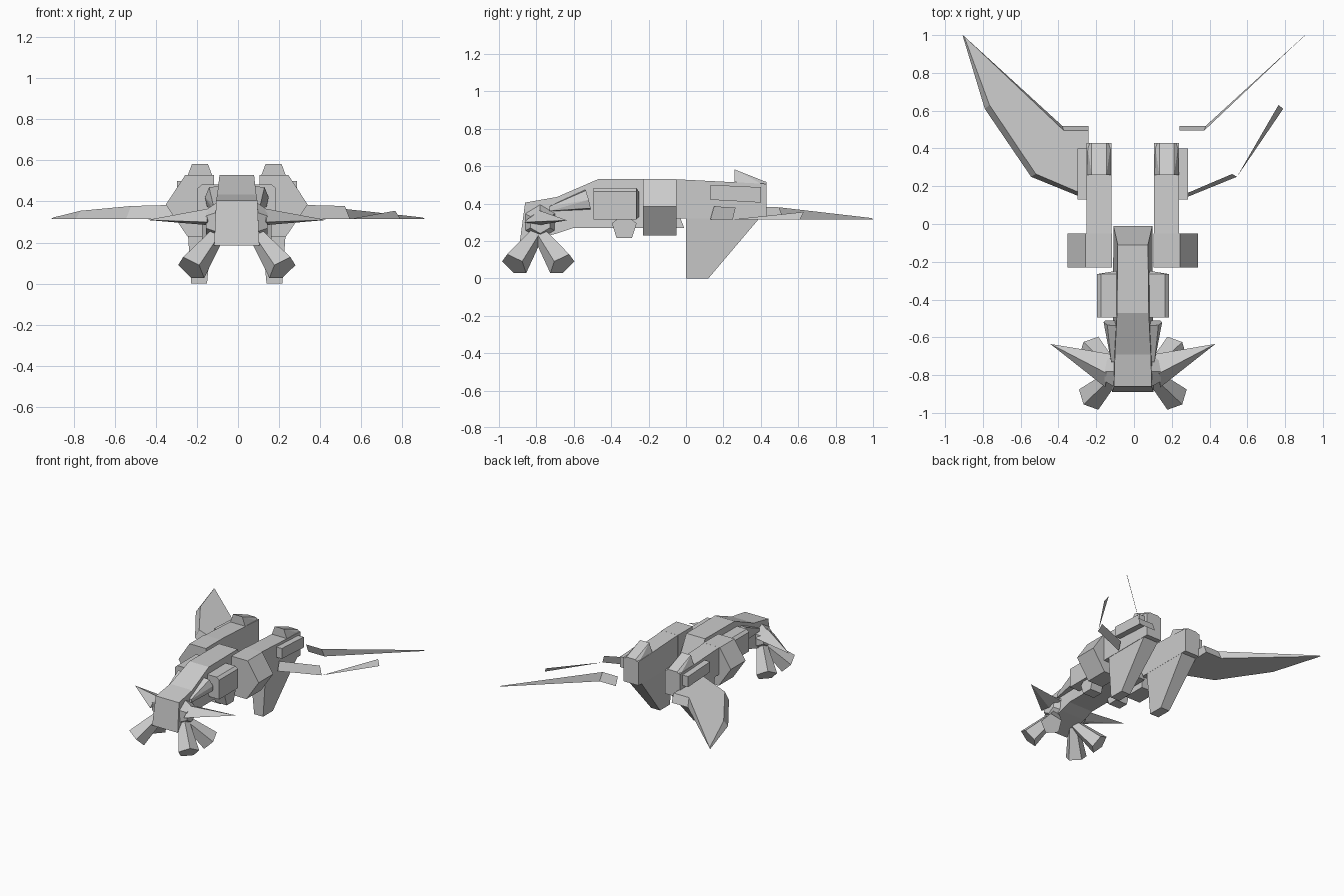
import bpy, bmesh
from math import cos, sin, tau
from mathutils import Vector

if "Cube" in bpy.data.objects:
    bpy.data.objects.remove(bpy.data.objects["Cube"])

CX = -0.006  # the body sits slightly left of centre


def finish(name, bm):
    bmesh.ops.recalc_face_normals(bm, faces=bm.faces)
    me = bpy.data.meshes.new(name)
    bm.to_mesh(me)
    bm.free()
    ob = bpy.data.objects.new(name, me)
    bpy.context.collection.objects.link(ob)
    return ob


def hull(name, pts, s=1):
    bm = bmesh.new()
    vs = [bm.verts.new((s * x + CX, y, z)) for x, y, z in pts]
    res = bmesh.ops.convex_hull(bm, input=vs)
    junk = [v for v in res["geom_interior"] if isinstance(v, bmesh.types.BMVert)]
    bmesh.ops.delete(bm, geom=junk, context='VERTS')
    bmesh.ops.dissolve_limit(bm, angle_limit=0.01, verts=bm.verts, edges=bm.edges)
    return finish(name, bm)


def box(x0, x1, y0, y1, z0, z1):
    return [(x, y, z) for x in (x0, x1) for y in (y0, y1) for z in (z0, z1)]


def frustum(p0, r0, p1, r1, n=5, turn=0.25):
    # rings of points around the axis p0 -> p1
    a, b = Vector(p0), Vector(p1)
    d = (b - a).normalized()
    u = d.cross(Vector((0, 0, 1))).normalized()
    w = u.cross(d)
    return [c + r * (cos(t) * u + sin(t) * w)
            for c, r in ((a, r0), (b, r1))
            for t in [tau * (i / n + turn) for i in range(n)]]


def loft(name, rings, caps=True):
    bm = bmesh.new()
    loops = [[bm.verts.new(p) for p in r] for r in rings]
    n = len(loops[0])
    for a, b in zip(loops, loops[1:]):
        for i in range(n):
            j = (i + 1) % n
            bm.faces.new((a[i], a[j], b[j], b[i]))
    if caps:
        bm.faces.new(loops[0][::-1])
        bm.faces.new(loops[-1])
    return finish(name, bm)


# central spine: (top y, top z, top half width, bottom y, bottom z, bottom half width)
spine = [(-0.86, 0.405, 0.10, -0.89, 0.185, 0.11),
         (-0.69, 0.435, 0.095, -0.69, 0.24, 0.108),
         (-0.47, 0.53, 0.084, -0.60, 0.27, 0.106),
         (-0.11, 0.53, 0.08, -0.01, 0.27, 0.103)]
loft("spine", [[(CX - a, y, z), (CX + a, y, z), (CX + b, v, w), (CX - b, v, w)]
               for y, z, a, v, w, b in spine])

for s, side in ((1, "right"), (-1, "left")):
    # nacelle with bulged front section
    section = [(0.11, 0.23), (0.24, 0.23), (0.345, 0.385), (0.25, 0.53), (0.11, 0.53)]
    hull(f"nacelle_front_{side}",
         [(x, y, z) for x, z in section for y in (-0.23, -0.05)], s)
    hull(f"nacelle_body_{side}",
         [(x, y, z) for x in (0.113, 0.245)
          for y, z in ((-0.06, 0.32), (-0.06, 0.53), (0.43, 0.32), (0.43, 0.505))], s)
    # raised scoop at the back of the nacelle
    hull(f"scoop_{side}",
         [(0.115, 0.26, 0.515), (0.243, 0.26, 0.515), (0.14, 0.26, 0.582), (0.218, 0.26, 0.582),
          (0.115, 0.43, 0.49), (0.243, 0.43, 0.49), (0.14, 0.43, 0.515), (0.218, 0.43, 0.515)], s)
    # side rail
    hull(f"side_rail_{side}",
         [(x, y, z) for x in (0.23, 0.292)
          for y, z in ((0.13, 0.50), (0.13, 0.42), (0.40, 0.487), (0.40, 0.405))], s)
    # lower fin
    hull(f"lower_fin_{side}",
         [(0.113, 0, 0.33), (0.243, 0, 0.33), (0.113, 0.40, 0.33), (0.243, 0.40, 0.33),
          (0.145, 0, 0), (0.222, 0, 0), (0.145, 0.12, 0), (0.222, 0.12, 0)], s)
    # shoulder block and the stub below it
    hull(f"shoulder_block_{side}",
         box(0.08, 0.19, -0.495, -0.265, 0.315, 0.465)
         + box(0.08, 0.17, -0.495, -0.265, 0.465, 0.483) + box(0.08, 0.10, -0.3, -0.25, 0.33, 0.46), s)
    hull(f"shoulder_stub_{side}",
         frustum((0.07, -0.33, 0.273), 0.07, (0.17, -0.33, 0.273), 0.07), s)
    # tapered side barrel
    hull(f"side_barrel_{side}",
         [(0.08, -0.73, 0.36), (0.115, -0.73, 0.36), (0.08, -0.73, 0.385), (0.115, -0.73, 0.385),
          (0.07, -0.51, 0.365), (0.145, -0.51, 0.375), (0.155, -0.52, 0.42),
          (0.135, -0.535, 0.47), (0.07, -0.54, 0.475)], s)
    # head hub, spike and two flared thrusters
    hull(f"head_hub_{side}",
         frustum((0.09, -0.78, 0.30), 0.10, (0.15, -0.78, 0.30), 0.06, 6), s)
    hull(f"head_spike_{side}",
         [(0.145, -0.865, 0.30), (0.14, -0.79, 0.365), (0.11, -0.69, 0.32),
          (0.14, -0.78, 0.285), (0.437, -0.635, 0.31)], s)
    for k, end in ((-1, "front"), (1, "rear")):
        hull(f"{end}_thruster_{side}",
             frustum((0.10, -0.79 + 0.012 * k, 0.235), 0.04,
                     (0.222, -0.79 + 0.128 * k, 0.073), 0.078), s)

# swept wing: solid on the left, only open edge strips on the right
low = [(0.24, 0.52, 0.315), (0.38, 0.52, 0.315), (0.908, 1.0, 0.315),
       (0.79, 0.61, 0.315), (0.545, 0.25, 0.315), (0.25, 0.13, 0.315)]
top = [(0.24, 0.495, 0.38), (0.372, 0.495, 0.38), (0.90, 0.995, 0.322),
       (0.765, 0.63, 0.355), (0.52, 0.265, 0.378), (0.25, 0.15, 0.385)]
loft("wing_left", [[(-x, y, z) for x, y, z in r] for r in (low, top)])

bm = bmesh.new()
for face in ((low[0], low[1], top[1], top[0]), (low[1], low[2], top[2], top[1]),
             (low[5], low[4], top[4], top[5]), (low[4], low[3], top[3])):
    bm.faces.new([bm.verts.new(p) for p in face])
bmesh.ops.remove_doubles(bm, verts=bm.verts, dist=1e-4)
finish("wing_edges_right", bm)
